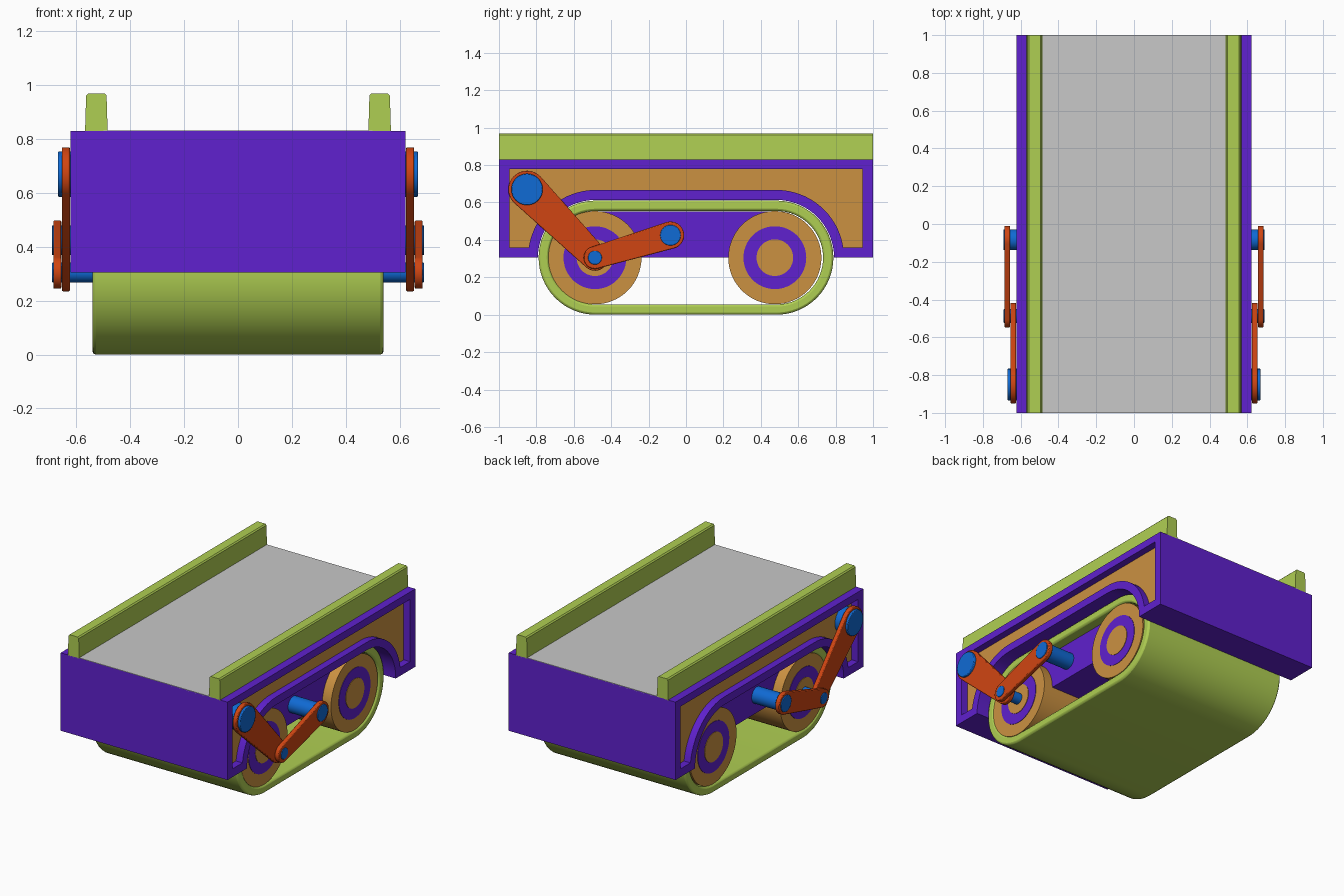
import bpy, bmesh, math
from math import sin, cos, pi

if "Cube" in bpy.data.objects:
    bpy.data.objects.remove(bpy.data.objects["Cube"])


def material(name, rgb):
    m = bpy.data.materials.new(name)
    m.diffuse_color = (*rgb, 1)
    m.use_nodes = True
    m.node_tree.nodes["Principled BSDF"].inputs["Base Color"].default_value = m.diffuse_color
    return m


purple = material("purple", (0.115, 0.015, 0.62))
tan = material("tan", (0.60, 0.285, 0.053))
green = material("lime_green", (0.43, 0.62, 0.085))
orange = material("orange_red", (0.63, 0.06, 0.006))
blue = material("blue", (0.005, 0.145, 0.66))
grey = material("light_grey", (0.58, 0.58, 0.58))


def finish(name, bm, mat, bevel=0):
    bmesh.ops.recalc_face_normals(bm, faces=bm.faces)
    me = bpy.data.meshes.new(name)
    bm.to_mesh(me)
    bm.free()
    me.materials.append(mat)
    ob = bpy.data.objects.new(name, me)
    bpy.context.collection.objects.link(ob)
    bpy.ops.object.select_all(action='DESELECT')
    ob.select_set(True)
    bpy.context.view_layer.objects.active = ob
    bpy.ops.object.shade_smooth_by_angle(angle=math.radians(32))
    if bevel:
        b = ob.modifiers.new("bevel", 'BEVEL')
        b.width, b.segments, b.limit_method = bevel, 2, 'ANGLE'
        b.angle_limit = math.radians(40)
    return ob


def loop_verts(bm, pts, a, axis):
    # points are (y, z) for axis x, or (x, z) for axis y
    return [bm.verts.new((a, u, v) if axis == 'x' else (u, a, v)) for u, v in pts]


def bridge(bm, l1, l2):
    for i in range(len(l1)):
        j = (i + 1) % len(l1)
        bm.faces.new((l1[i], l1[j], l2[j], l2[i]))


def prism(name, pts, a, b, mat, bevel=0, axis='x'):
    bm = bmesh.new()
    l1, l2 = (loop_verts(bm, pts, t, axis) for t in (a, b))
    bridge(bm, l1, l2)
    bm.faces.new(l1)
    bm.faces.new(l2)
    return finish(name, bm, mat, bevel)


def ring_prism(name, outer, inner, a, b, mat, bevel=0):
    bm = bmesh.new()
    o1, o2, i1, i2 = (loop_verts(bm, p, t, 'x') for p, t in
                      ((outer, a), (outer, b), (inner, a), (inner, b)))
    for p, q in ((o1, o2), (i1, i2), (o1, i1), (o2, i2)):
        bridge(bm, p, q)
    return finish(name, bm, mat, bevel)


def arc(y, z, r, a0, a1, n):
    return [(y + r * cos(a0 + (a1 - a0) * i / n), z + r * sin(a0 + (a1 - a0) * i / n))
            for i in range(n + 1)]


def circle(y, z, r, n=48):
    return arc(y, z, r, 0, 2 * pi, n)[:-1]


def hull(p, rp, q, rq, n=20):
    # tapered link outline around two circles
    d = math.atan2(q[1] - p[1], q[0] - p[0])
    t = math.acos((rp - rq) / math.dist(p, q))
    return arc(*q, rq, d - t, d + t, n) + arc(*p, rp, d + t, d + 2 * pi - t, n)


C, Z = 0.483, 0.305          # wheel centre


def side_profile(y, z0, z1, r):
    # rectangle with a long wheel arch cut from its lower edge
    s = math.asin((z0 - Z) / r)
    return ([(-y, z0), (-y, z1), (y, z1), (y, z0)]
            + arc(C, Z, r, s, pi / 2, 16) + arc(-C, Z, r, pi / 2, pi - s, 16))


def stadium(r):
    return arc(C, Z, r, -pi / 2, pi / 2, 32) + arc(-C, Z, r, pi / 2, 1.5 * pi, 32)


def box_profile(u0, u1, v0, v1):
    return [(u0, v0), (u1, v0), (u1, v1), (u0, v1)]


# body, deck and the chassis inside the track
body = side_profile(1, Z, 0.83, 0.309)
panel = side_profile(0.945, 0.36, 0.78, 0.362)
prism("body_core", body, -0.57, 0.57, purple)
prism("inner_chassis", box_profile(-C, C, Z, 0.553), -0.47, 0.47, purple)
prism("deck", box_profile(-0.5, 0.5, 0.825, 0.833), -1, 1, grey, axis='y')

# track belt and rollers
ring_prism("track_belt", stadium(0.305), stadium(0.25), -0.54, 0.54, green, 0.012)
for label, y in (("front", -C - 0.004), ("rear", C - 0.008)):
    prism(label + "_roller", circle(y, Z, 0.249, 64), -0.535, 0.535, tan)

# everything that repeats on the two sides
for side, s in (("right", 1), ("left", -1)):
    ring_prism(side + "_side_frame", body, panel, s * 0.57, s * 0.622, purple)
    prism(side + "_side_panel", panel, s * 0.568, s * 0.574, tan)

    # deck rail, slightly narrower at the top
    prism(side + "_rail", [(s * 0.484, 0.825), (s * 0.568, 0.825), (s * 0.564, 0.962),
                           (s * 0.556, 0.97), (s * 0.496, 0.97), (s * 0.488, 0.962)],
          -1, 1, green, axis='y')

    # wheel face rings
    for label, y in (("front", -C - 0.004), ("rear", C - 0.008)):
        prism(f"{side}_{label}_wheel_ring", circle(y, Z, 0.168), s * 0.534, s * 0.538, purple)
        prism(f"{side}_{label}_wheel_hub", circle(y, Z, 0.098), s * 0.534, s * 0.541, tan)

    # linkage arms
    top, axle, pin = (-0.85, 0.67), (-0.487, Z), (-0.083, 0.425)
    prism(side + "_upper_link", hull(top, 0.1, axle, 0.07), s * 0.624, s * 0.654, orange, 0.005)
    prism(side + "_lower_link", hull(axle, 0.06, pin, 0.073), s * 0.656, s * 0.686, orange, 0.005)

    # pins
    prism(side + "_top_pivot", circle(*top, 0.084), s * 0.57, s * 0.669, blue, 0.004)
    prism(side + "_axle", circle(*axle, 0.037), s * 0.5, s * 0.69, blue, 0.003)
    prism(side + "_crank_pin", circle(*pin, 0.055), s * 0.46, s * 0.691, blue, 0.003)
